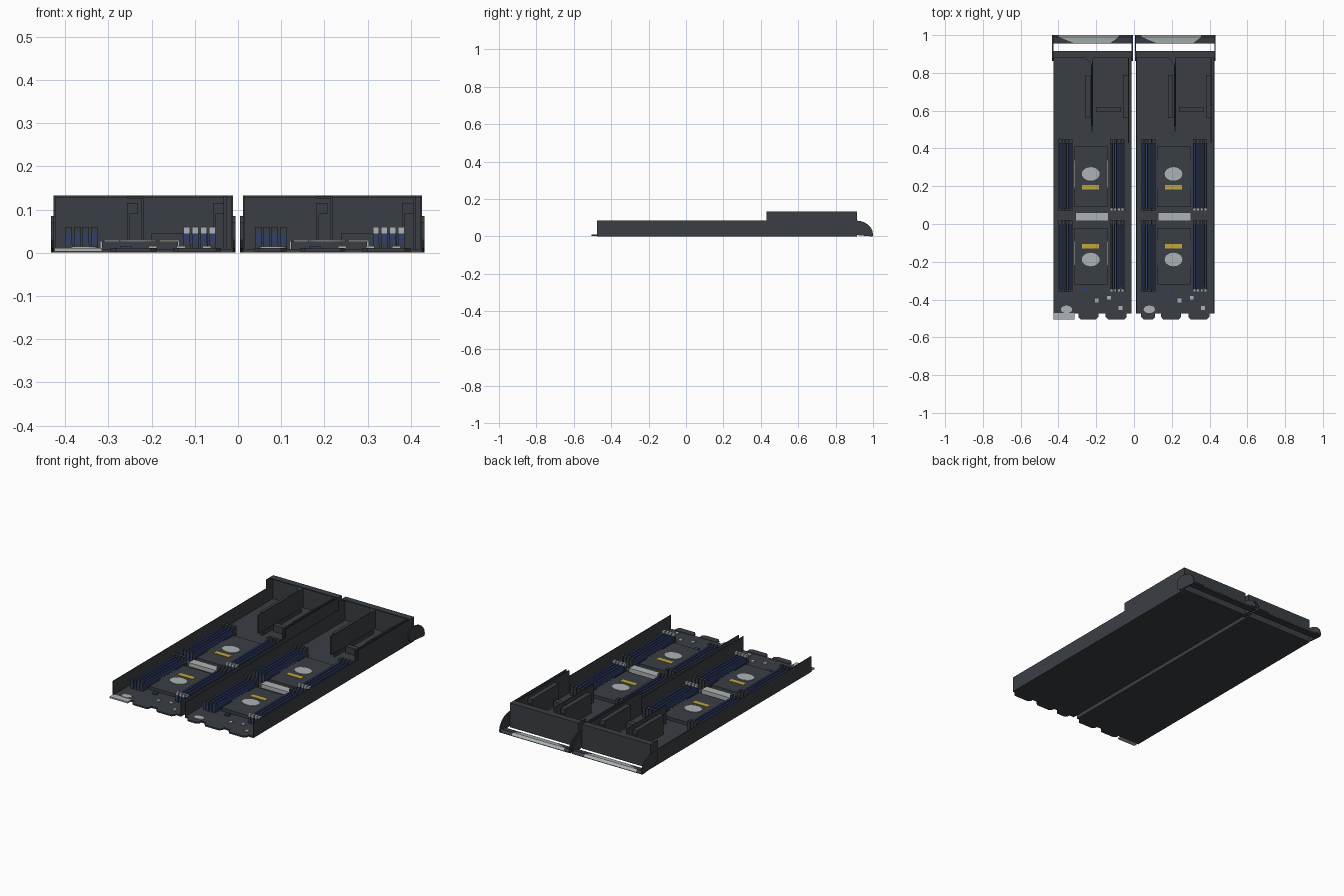
import bpy
import math

if "Cube" in bpy.data.objects:
    bpy.data.objects.remove(bpy.data.objects["Cube"], do_unlink=True)


def material(name, rgb):
    m = bpy.data.materials.new(name)
    m.use_nodes = True
    m.diffuse_color = (*rgb, 1)
    m.node_tree.nodes["Principled BSDF"].inputs["Base Color"].default_value = (*rgb, 1)
    return m


SLATE = material("dark slate", (0.042, 0.049, 0.057))
BLUE = material("navy blue", (0.03, 0.05, 0.15))
LIGHT = material("light grey", (0.42, 0.45, 0.46))
GOLD = material("gold", (0.55, 0.38, 0.04))


def mesh_object(name, verts, faces, mat):
    me = bpy.data.meshes.new(name)
    me.from_pydata(verts, [], faces)
    me.materials.append(mat)
    ob = bpy.data.objects.new(name, me)
    bpy.context.collection.objects.link(ob)
    return ob


def prism(name, profile, axis, lo, hi, mat):
    """Extrude a 2D profile along x (profile is y, z) or z (profile is x, y)."""
    n = len(profile)
    verts = []
    for h in (lo, hi):
        verts += [(h, a, b) if axis == "x" else (a, b, h) for a, b in profile]
    faces = [tuple(reversed(range(n))), tuple(range(n, 2 * n))]
    faces += [(i, (i + 1) % n, n + (i + 1) % n, n + i) for i in range(n)]
    return mesh_object(name, verts, faces, mat)


def box(name, x, y, z, mat=SLATE):
    return prism(name, [(x[0], y[0]), (x[1], y[0]), (x[1], y[1]), (x[0], y[1])],
                 "z", z[0], z[1], mat)


def disc(name, cx, cy, rx, ry, z, mat):
    ring = [(cx + rx * math.cos(math.tau * i / 20), cy + ry * math.sin(math.tau * i / 20))
            for i in range(20)]
    return prism(name, ring, "z", z[0], z[1], mat)


def tongue(name, x, mat):
    # Edge connector with chamfered front corners
    a, b = x
    prism(name, [(a, -0.47), (a, -0.492), (a + 0.012, -0.505), (b - 0.012, -0.505),
                 (b, -0.492), (b, -0.47)], "z", 0.003, 0.011, mat)


def tray(ox):
    # Sheet metal tray; ox is the outer -x side
    box("tray_floor", (ox, ox + 0.415), (-0.475, 0.915), (0, 0.009))
    box("right_wall", (ox, ox + 0.004), (-0.475, 0.915), (0, 0.085))
    box("right_rear_wall", (ox, ox + 0.004), (0.85, 0.915), (0.085, 0.133))
    box("left_wall", (ox + 0.411, ox + 0.415), (-0.475, 0.915), (0, 0.085))
    box("left_tall_wall", (ox + 0.411, ox + 0.415), (0.43, 0.915), (0.085, 0.133))
    box("left_inner_panel", (ox + 0.394, ox + 0.4), (0.43, 0.88), (0.009, 0.131))
    box("rear_wall", (ox, ox + 0.415), (0.905, 0.915), (0, 0.133))
    box("rear_flange", (ox + 0.004, ox + 0.411), (0.88, 0.905), (0.128, 0.133))

    # Rear card cage
    prism("divider_panel", [(0.49, 0.03), (0.88, 0.03), (0.88, 0.131), (0.49, 0.131)],
          "x", ox + 0.203, ox + 0.208, SLATE)
    box("divider_foot", (ox + 0.2, ox + 0.211), (0.52, 0.86), (0.009, 0.03))
    prism("divider_gusset", [(ox + 0.17, 0.88), (ox + 0.205, 0.835), (ox + 0.205, 0.88)],
          "z", 0.126, 0.131, SLATE)
    for x in (0.17, 0.369):
        box("riser_card", (ox + x, ox + x + 0.006), (0.56, 0.79), (0.009, 0.115))
        box("riser_slot", (ox + x, ox + x + 0.026), (0.56, 0.79), (0.09, 0.115))
    box("cross_card", (ox + 0.227, ox + 0.357), (0.592, 0.62), (0.009, 0.045))

    # Memory banks with end latches
    for y0, y1 in ((0.07, 0.45), (-0.36, 0.02)):
        for bank in (0.028, 0.301):
            for i in range(4):
                x = ox + bank + i * 0.0195
                box("memory_socket", (x, x + 0.016), (y0, y1), (0.009, 0.02), SLATE)
                box("memory_module", (x + 0.003, x + 0.013), (y0 + 0.015, y1 - 0.025),
                    (0.02, 0.046), BLUE)
                box("rear_latch", (x, x + 0.015), (y1 - 0.025, y1), (0.02, 0.06))
                box("front_latch", (x, x + 0.015), (y0, y0 + 0.015), (0.02, 0.045), BLUE)
                box("front_latch_tip", (x, x + 0.015), (y0, y0 + 0.015), (0.045, 0.06),
                    LIGHT if bank > 0.1 else SLATE)

    # Processors with heat spreaders
    cx = ox + 0.198
    for y0, y1, spot, strip in ((0.09, 0.41, 0.265, 0.195), (-0.32, -0.02, -0.188, -0.118)):
        box("processor_block", (ox + 0.112, ox + 0.288), (y0, y1), (0.009, 0.026))
        disc("heat_spreader", cx, spot, 0.047, 0.036, (0.026, 0.029), LIGHT)
        box("gold_contacts", (cx - 0.045, cx + 0.045), (strip - 0.012, strip + 0.012),
            (0.026, 0.028), GOLD)
        for x in (0.108, 0.288):
            box("retention_lever", (ox + x, ox + x + 0.004), (y0 + 0.1, y1 - 0.07),
                (0.009, 0.027), LIGHT)
    box("centre_bar", (ox + 0.117, ox + 0.292), (0.015, 0.06), (0.009, 0.03), LIGHT)

    # Small front components
    disc("front_port", ox + 0.07, -0.452, 0.03, 0.02, (0.009, 0.014), LIGHT)
    for x, y in ((0.22, -0.415), (0.285, -0.4), (0.345, -0.455)):
        box("front_chip", (ox + x, ox + x + 0.02), (y, y + 0.02), (0.009, 0.015), LIGHT)
    for x in (0.155, 0.345):
        box("blue_header", (ox + x, ox + x + 0.025), (-0.355, -0.335), (0.009, 0.016), BLUE)

    # Edge connectors
    for x in ((0.132, 0.238), (0.277, 0.388)):
        tongue("edge_connector", (ox + x[0], ox + x[1]), SLATE)

    # Rear handle: two curved arms and a low bar
    arc = [(0.91 + 0.09 * math.sin(t * math.pi / 12), 0.01 + 0.075 * math.cos(t * math.pi / 12))
           for t in range(7)]
    arm = [(0.88, 0.01), (0.862, 0.03), (0.862, 0.07), (0.88, 0.085)] + arc + [(0.995, 0.0)]
    for x in (ox - 0.006, ox + 0.415):
        prism("handle_arm", arm, "x", x, x + 0.006, SLATE)
    prism("handle_bar", [(0.955, 0.003), (0.995, 0.0), (1.0, 0.005), (0.99, 0.018),
                         (0.955, 0.013)], "x", ox, ox + 0.415, SLATE)
    mesh_object("handle_label_plate",
                [(ox + 0.11, 0.957, 0.0145), (ox + 0.3, 0.957, 0.0145),
                 (ox + 0.345, 0.99, 0.0191), (ox + 0.03, 0.99, 0.0191),
                 (ox + 0.345, 1.0, 0.0062), (ox + 0.03, 1.0, 0.0062)],
                [(0, 1, 2, 3), (3, 2, 4, 5)], LIGHT)


for start in (-0.427, 0.011):
    tray(start)

# The odd connectors at the right end of each tray
box("light_connector", (-0.425, -0.315), (-0.505, -0.47), (0.003, 0.011), LIGHT)
tongue("edge_connector", (0.038, 0.112), SLATE)
